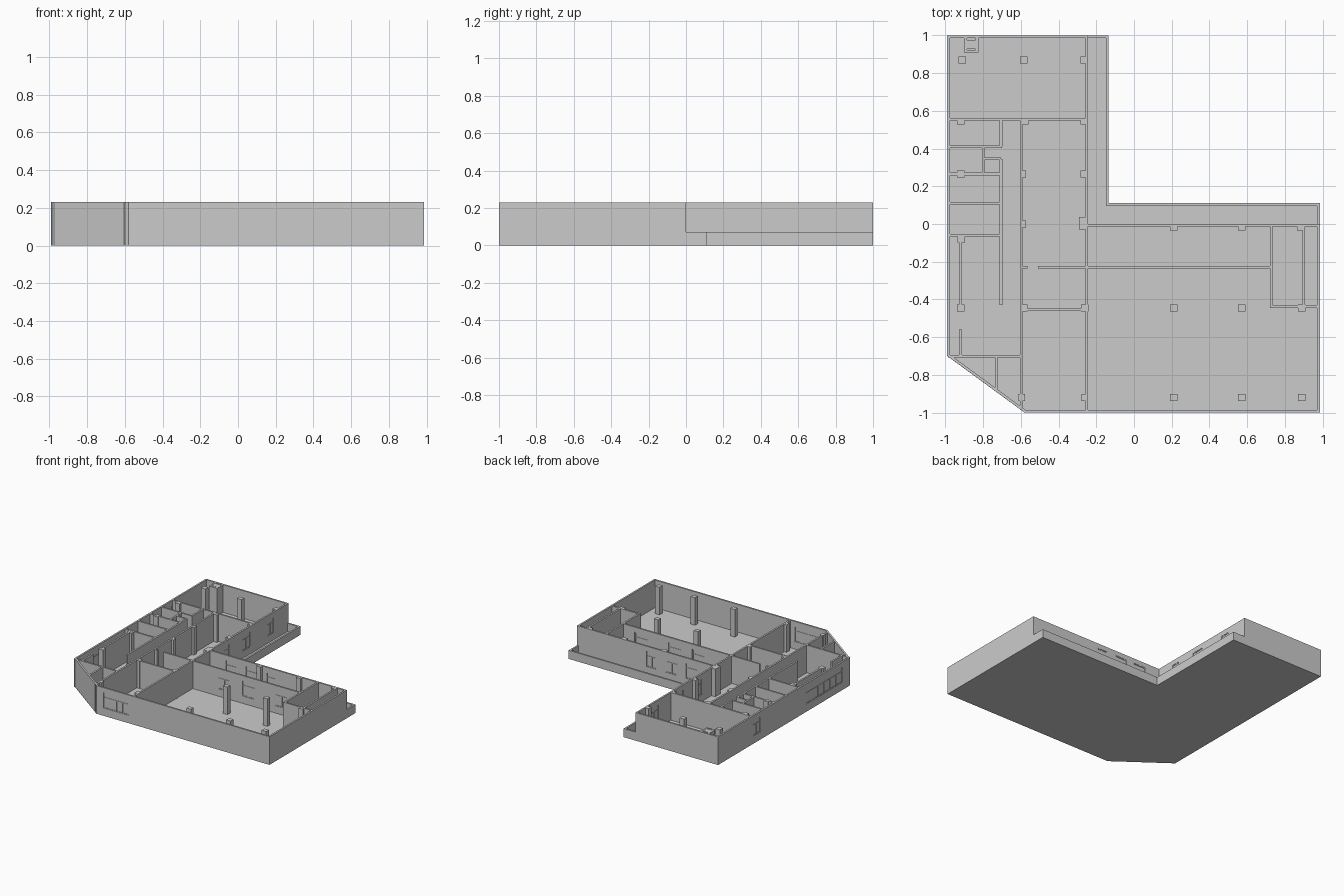
import bpy, bmesh, math
from mathutils import Vector, Matrix

if "Cube" in bpy.data.objects:
    bpy.data.objects.remove(bpy.data.objects["Cube"])

H = 0.23      # full wall height
LOW = 0.07    # terrace parapet height
T = 0.014     # wall thickness

grey = bpy.data.materials.new("plaster_grey")
grey.diffuse_color = (0.6, 0.6, 0.6, 1)
grey.use_nodes = True
grey.node_tree.nodes["Principled BSDF"].inputs["Base Color"].default_value = grey.diffuse_color


def finish(name, bm):
    bmesh.ops.recalc_face_normals(bm, faces=bm.faces)
    me = bpy.data.meshes.new(name)
    bm.to_mesh(me)
    bm.free()
    me.materials.append(grey)
    ob = bpy.data.objects.new(name, me)
    bpy.context.collection.objects.link(ob)
    return ob


def box(bm, lo, hi, frame=Matrix()):
    lo, hi = Vector(lo), Vector(hi)
    size = hi - lo
    m = frame @ Matrix.Translation((lo + hi) / 2) @ Matrix.Diagonal((*size, 1))
    bmesh.ops.create_cube(bm, size=1, matrix=m)


def wall(name, a, b, h=H, openings=()):
    """Straight wall from a to b; openings are (start, end, sill, head, panes)."""
    a, b = Vector((*a, 0)), Vector((*b, 0))
    d = b - a
    f = Matrix.Translation(a) @ Matrix.Rotation(math.atan2(d.y, d.x), 4, 'Z')
    bm, glazing = bmesh.new(), bmesh.new()
    t, s = T / 2, 0
    for s0, s1, z0, z1, n in openings:
        box(bm, (s, -t, 0), (s0, t, h), f)
        box(bm, (s0, -t, 0), (s1, t, z0), f)
        box(bm, (s0, -t, z1), (s1, t, h), f)
        # pane, outer frame, mullions and transom
        r, k = 0.003, t * 0.7
        box(glazing, (s0, -0.002, z0), (s1, 0.002, z1), f)
        for i in range(n + 1):
            c = s0 + r + (s1 - s0 - 2 * r) * i / n
            top = z1 if i in (0, n) else z1 - 0.04
            box(glazing, (c - r, -k, z0), (c + r, k, top), f)
        for z in (z0 + r, z1 - 0.04, z1 - r):
            box(glazing, (s0, -k, z - r), (s1, k, z + r), f)
        s = s1
    box(bm, (s, -t, 0), (d.length, t, h), f)
    finish(name, bm)
    if openings:
        finish(name + "_windows", glazing)
    else:
        glazing.free()


# floor slab
bm = bmesh.new()
outline = [(-0.99, 1), (-0.99, -0.7), (-0.58, -1), (0.985, -1), (0.985, 0.11), (-0.135, 0.11), (-0.135, 1)]
face = bm.faces.new([bm.verts.new((x, y, 0)) for x, y in outline])
ext = bmesh.ops.extrude_face_region(bm, geom=[face])
bmesh.ops.translate(bm, vec=(0, 0, 0.004), verts=[v for v in ext["geom"] if isinstance(v, bmesh.types.BMVert)])
finish("floor_slab", bm)

# outer walls, with windows measured along each wall
Z0, Z1 = 0.063, 0.19
wall("left_wall", (-0.983, -0.7), (-0.983, 1), H,
     [(0.09, 0.565, Z0, Z1, 6), (1.15, 1.25, Z0, Z1, 2)])
wall("back_wall", (-0.99, 0.993), (-0.245, 0.993))
wall("wing_wall", (-0.25, 0), (-0.25, 1), H,
     [(0.16, 0.24, Z0, Z1, 2), (0.40, 0.51, Z0, Z1, 2), (0.725, 0.815, Z0, Z1, 2)])
wall("terrace_wall", (-0.255, -0.006), (0.985, -0.006), H,
     [(0.15, 0.26, Z0, Z1, 2), (0.33, 0.44, Z0, Z1, 2), (0.52, 0.61, Z0, Z1, 2)])
wall("right_wall", (0.978, -1), (0.978, 0))
wall("front_wall", (-0.58, -0.993), (0.985, -0.993), H, [(0.065, 0.29, Z0, Z1, 4)])
wall("diagonal_wall", (-0.985, -0.694), (-0.577, -0.993))

# low parapet round the terrace
parapet = [(-0.25, 0.993), (-0.142, 0.993), (-0.142, 0.103), (0.978, 0.103), (0.978, 0)]
for i in range(4):
    (x0, y0), (x1, y1) = parapet[i], parapet[i + 1]
    e = T / 2
    if i == 1:
        y0, y1 = y0 + e, y1 - e
    if i == 2:
        x1 += e
    wall("terrace_parapet", (x0, y0), (x1, y1), LOW)

# partitions running along x: (y, x start, x end)
for y, x0, x1 in [(0.555, -0.99, -0.25), (-0.455, -0.6, -0.25), (-0.23, -0.6, -0.565),
                  (-0.437, 0.72, 0.985), (0.41, -0.99, -0.7), (0.345, -0.8, -0.705),
                  (0.265, -0.99, -0.7), (0.11, -0.99, -0.7), (-0.06, -0.99, -0.7),
                  (-0.702, -0.985, -0.6), (0.915, -0.9, -0.825)]:
    wall("partition", (x0, y), (x1, y))

# glazed partition along the corridor
wall("corridor_partition", (-0.51, -0.23), (0.73, -0.23), H,
     [(0.49, 0.61, Z0, Z1, 2), (0.71, 0.83, Z0, Z1, 2), (1.01, 1.13, Z0, Z1, 2)])

# partitions running along y: (x, y start, y end)
for x, y0, y1 in [(-0.598, -0.985, 0.555), (-0.25, -1, 0), (0.728, -0.44, 0), (0.9, -0.44, 0),
                  (-0.705, 0.41, 0.555), (-0.8, 0.265, 0.41), (-0.705, -0.43, -0.06),
                  (-0.705, -0.06, 0.345), (-0.92, -0.44, -0.07), (-0.92, -0.7, -0.56),
                  (-0.73, -0.875, -0.7), (-0.893, 0.915, 1), (-0.832, 0.915, 1)]:
    wall("partition", (x, y0), (x, y1))

# columns in rows: y, then the x positions
rows = [(0.87, (-0.91, -0.585, -0.268)), (0.545, (-0.918, -0.58, -0.268)),
        (0.265, (-0.918, -0.588, -0.268)), (0.0, (-0.588,)), (-0.017, (0.21, 0.57, 0.885)),
        (-0.445, (-0.918, -0.585, -0.26, 0.21, 0.57, 0.89)),
        (-0.92, (-0.595, -0.262, 0.21, 0.57, 0.89)), (-0.08, (-0.915,))]
bm = bmesh.new()
for y, xs in rows:
    for x in xs:
        w = 0.016 if x in (-0.268, -0.588, -0.595, -0.262) else 0.02
        box(bm, (x - w, y - 0.018, 0), (x + w, y + 0.018, H - 0.001))
box(bm, (-0.292, -0.03, 0), (-0.255, 0.038, H - 0.001))
box(bm, (-0.886, 0.928, 0), (-0.84, 0.975, H - 0.001))
finish("columns", bm)
